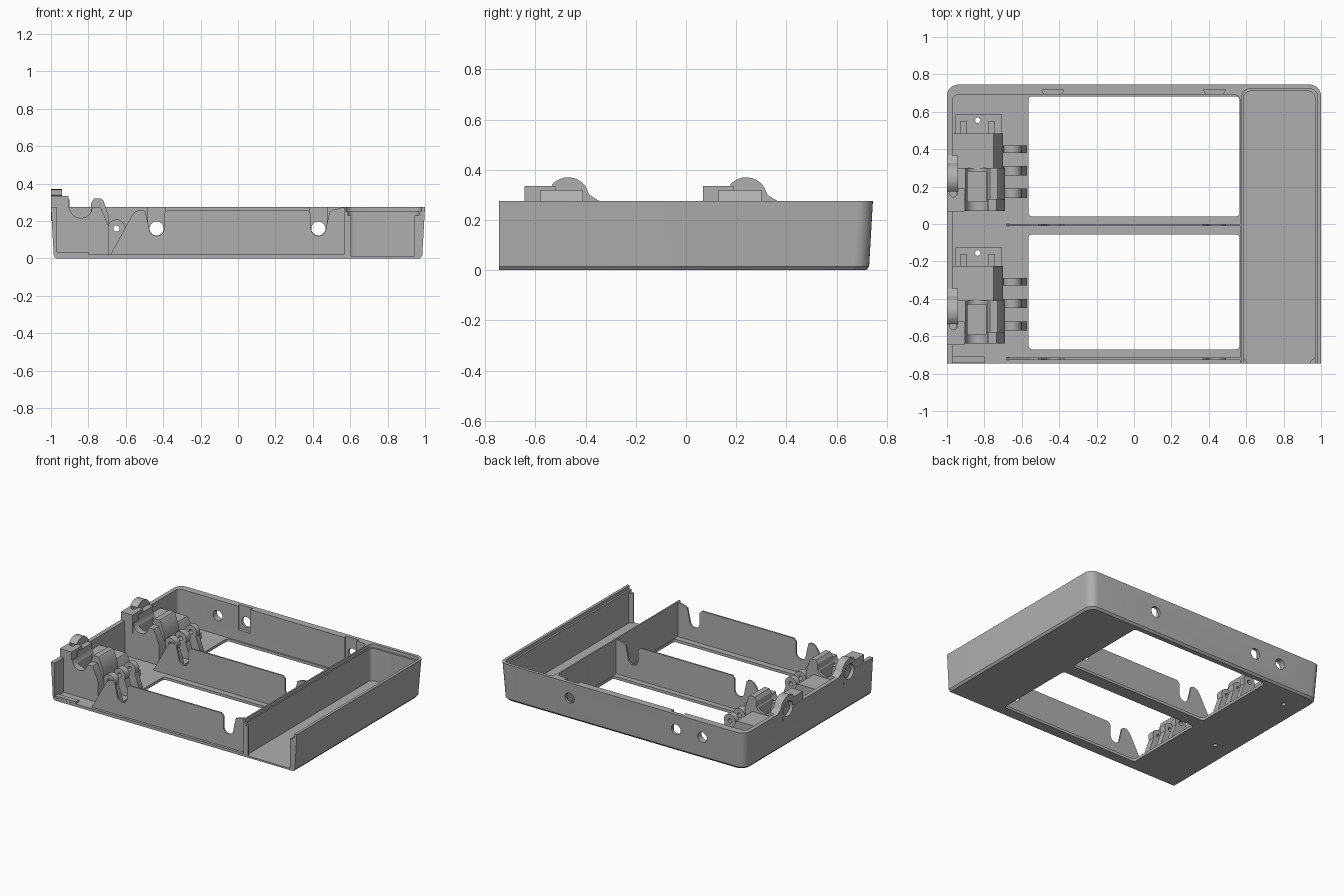
import bpy, bmesh, math
from math import pi, sin, cos

old = bpy.data.objects.get("Cube")
if old:
    bpy.data.objects.remove(old, do_unlink=True)

grey = bpy.data.materials.new("light_grey")
grey.use_nodes = True
COLOUR = (0.43, 0.43, 0.43, 1)
grey.diffuse_color = COLOUR
grey.node_tree.nodes["Principled BSDF"].inputs["Base Color"].default_value = COLOUR


def loft(name, rings):
    """Solid skinned through rings that have equal point counts."""
    bm = bmesh.new()
    loops = [[bm.verts.new(p) for p in ring] for ring in rings]
    n = len(loops[0])
    for a, b in zip(loops, loops[1:]):
        for i in range(n):
            j = (i + 1) % n
            bm.faces.new((a[i], a[j], b[j], b[i]))
    bm.faces.new(loops[0][::-1])
    bm.faces.new(loops[-1])
    bmesh.ops.recalc_face_normals(bm, faces=bm.faces[:])
    mesh = bpy.data.meshes.new(name)
    bm.to_mesh(mesh)
    bm.free()
    ob = bpy.data.objects.new(name, mesh)
    ob.data.materials.append(grey)
    bpy.context.collection.objects.link(ob)
    return ob


def prism(name, pts, axis, a, b):
    """Flat profile pushed from a to b along an axis."""
    place = {"x": lambda p, t: (t, p[0], p[1]),
             "y": lambda p, t: (p[0], t, p[1]),
             "z": lambda p, t: (p[0], p[1], t)}[axis]
    return loft(name, [[place(p, t) for p in pts] for t in (a, b)])


def arc(cx, cy, r, start, end, steps=8):
    angles = [math.radians(start + (end - start) * i / steps) for i in range(steps + 1)]
    return [(cx + r * cos(t), cy + r * sin(t)) for t in angles]


def circle(cx, cy, r):
    return arc(cx, cy, r, 0, 345, 23)


def rect(x0, x1, y0, y1):
    return [(x0, y0), (x1, y0), (x1, y1), (x0, y1)]


def box(name, x0, x1, y0, y1, z0, z1):
    return prism(name, rect(x0, x1, y0, y1), "z", z0, z1)


def tray(x0, x1, y1, r, y0=-0.745):
    """Outline square at the front and rounded at the back."""
    return ([(x0, y0), (x1, y0)] + arc(x1 - r, y1 - r, r, 0, 90)
            + arc(x0 + r, y1 - r, r, 90, 180))


def cut(target, *cutters):
    for c in cutters:
        mod = target.modifiers.new("cut", "BOOLEAN")
        mod.operation = "DIFFERENCE"
        mod.solver = "EXACT"
        mod.object = c
        bpy.context.view_layer.objects.active = target
        bpy.ops.object.modifier_apply(modifier=mod.name)
        bpy.data.objects.remove(c, do_unlink=True)


BAYS = (0, -0.71)
PIN_Z = 0.16

# Drafted outer tray with a chamfered foot
rings = []
for z, inset in ((0, 0.027), (0.015, 0.015), (0.275, 0)):
    rings.append([(x, y, z) for x, y in tray(-1 + inset, 1 - inset, 0.745 - inset, 0.06)])
shell = loft("tray_shell", rings)

# Main well, side compartment and its lid rebate
cut(shell,
    prism("well", tray(-0.97, 0.567, 0.693, 0.035, -0.9), "z", 0.02, 0.5),
    prism("compartment", tray(0.587, 0.967, 0.71, 0.035, -0.9), "z", 0.012, 0.5),
    prism("rebate", tray(0.578, 0.98, 0.722, 0.04, -0.9), "z", 0.25, 0.5))

# Two windows in the floor
for y0, y1 in ((0.04, 0.683), (-0.67, -0.055)):
    r = 0.02
    outline = []
    for cx, cy, a in ((0.545, y1 - r, 0), (-0.545, y1 - r, 90),
                      (-0.545, y0 + r, 180), (0.545, y0 + r, 270)):
        outline += arc(cx, cy, r, a, a + 90, 4)
    cut(shell, prism("window", outline, "z", -0.1, 0.1))

# Back wall holes and dovetail slots
for x in (-0.65, -0.435, 0.43):
    cut(shell, prism("hole", circle(x, PIN_Z, 0.038), "y", 0.6, 0.9))
for x in (-0.435, 0.43):
    slot = [(x - 0.04, 0.68), (x + 0.04, 0.68), (x + 0.058, 0.718), (x - 0.058, 0.718)]
    cut(shell, prism("slot", slot, "z", 0.1, 0.4))

# Floor holes, and seats for the bearing arches in the side wall
for dy in BAYS:
    cut(shell,
        prism("floor_hole", circle(-0.835, 0.555 + dy, 0.015), "z", -0.1, 0.4),
        box("arch_seat", -1.1, -0.94, 0.18 + dy, 0.30 + dy, 0.2, 0.5))

# Notched dividers between bays
panel = [(-0.69, 0.005), (-0.57, 0.225), (-0.55, 0.25), (-0.53, 0.26),
         (-0.51, 0.26), (-0.495, 0.25)]
panel += arc(-0.435, PIN_Z, 0.04, 180, 360)
panel += [(-0.395, 0.24), (-0.375, 0.26), (0.37, 0.26), (0.39, 0.24)]
panel += arc(0.43, PIN_Z, 0.04, 180, 360)
panel += [(0.49, 0.25), (0.51, 0.26), (0.57, 0.275), (0.57, 0.005)]
for name, y in (("front_divider", -0.72), ("middle_divider", -0.005)):
    prism(name, panel, "y", y - 0.006, y + 0.006)

# Corner stops at the open end of the compartment, and a small sill
for name, x0, x1 in (("inner_stop", 0.58, 0.603), ("outer_stop", 0.975, 0.943)):
    prism(name, [(x0, -0.745), (x1, -0.745), (x1, -0.735), (x0, -0.705)], "z", 0.01, 0.23)
box("front_sill", -0.975, -0.80, -0.744, -0.708, 0.015, 0.034)

# Release mechanism in each bay
cradle = [(-0.975, 0.015), (-0.975, 0.275)] + arc(-0.84, 0.275, 0.06, 180, 360)
cradle += [(-0.735, 0.275), (-0.69, 0.17), (-0.69, 0.015)]
jaw = [(-0.785, 0.1), (-0.785, 0.295), (-0.77, 0.32), (-0.73, 0.32), (-0.72, 0.31),
       (-0.69, 0.22), (-0.69, 0.1)]
knuckle = [(-0.71, 0.015), (-0.70, 0.10)] + arc(-0.65, PIN_Z, 0.048, 190, -30, 12)
knuckle += [(-0.575, 0.04), (-0.575, 0.015)]
for side, dy in zip(("rear", "front"), BAYS):
    body = prism(side + "_cradle", cradle, "y", 0.07 + dy, 0.30 + dy)
    cut(body, box("trough", -0.89, -0.79, 0.12 + dy, 0.28 + dy, 0.1, 0.5))
    left = box(side + "_left_jaw", -0.999, -0.905, 0.067 + dy, 0.19 + dy, 0.2, 0.335)
    cut(left, prism("peg_hole", circle(-0.965, 0.165 + dy, 0.02), "z", 0.28, 0.5))
    box(side + "_left_ledge", -0.95, -0.90, 0.13 + dy, 0.30 + dy, 0.2, 0.315)
    prism(side + "_right_jaw", jaw, "y", 0.13 + dy, 0.30 + dy)

    # Bearing arch with flared foot, outer recess and pin hole
    c = 0.24 + dy
    profile = [(c - 0.06, 0.2), (c - 0.06, 0.335)] + arc(c, 0.285, 0.085, 140, 35)
    profile += [(c + 0.085, 0.30), (c + 0.125, 0.275), (c + 0.06, 0.27), (c + 0.06, 0.2)]
    arch = prism(side + "_bearing_arch", profile, "x", -0.999, -0.94)
    for target in (arch, shell, left):
        cut(target, prism("recess", circle(c, 0.275, 0.055), "x", -1.1, -0.965))
    cut(arch, prism("pin_hole", circle(c, 0.30, 0.015), "x", -1.1, -0.9))

    # Stepped rear housing and end foot
    prism(side + "_housing", [(-0.975, 0.015), (-0.975, 0.21), (-0.75, 0.21),
                              (-0.70, 0.12), (-0.70, 0.015)], "y", 0.29 + dy, 0.485 + dy)
    foot = box(side + "_end_foot", -0.955, -0.705, 0.48 + dy, 0.585 + dy, 0.015, 0.06)
    cut(foot, prism("foot_hole", circle(-0.835, 0.555 + dy, 0.015), "z", -0.1, 0.4))
    for x in (-0.91, -0.76):
        box(side + "_foot_post", x - 0.018, x + 0.018, 0.48 + dy, 0.55 + dy, 0.05, 0.12)

    # Hinge knuckles
    for y0, y1 in ((0.14, 0.19), (0.26, 0.31), (0.38, 0.42)):
        ear = prism(side + "_hinge_knuckle", knuckle, "y", y0 + dy, y1 + dy)
        cut(ear, prism("hinge_hole", circle(-0.65, PIN_Z, 0.016), "y", y0 + dy - 0.1, y1 + dy + 0.1))

# Smooth the curves, keep the edges crisp
bpy.ops.object.select_all(action="DESELECT")
for ob in bpy.context.scene.objects:
    if ob.type == "MESH" and ob.data.materials and ob.data.materials[0] == grey:
        ob.select_set(True)
        bpy.context.view_layer.objects.active = ob
bpy.ops.object.shade_smooth_by_angle(angle=math.radians(30))
